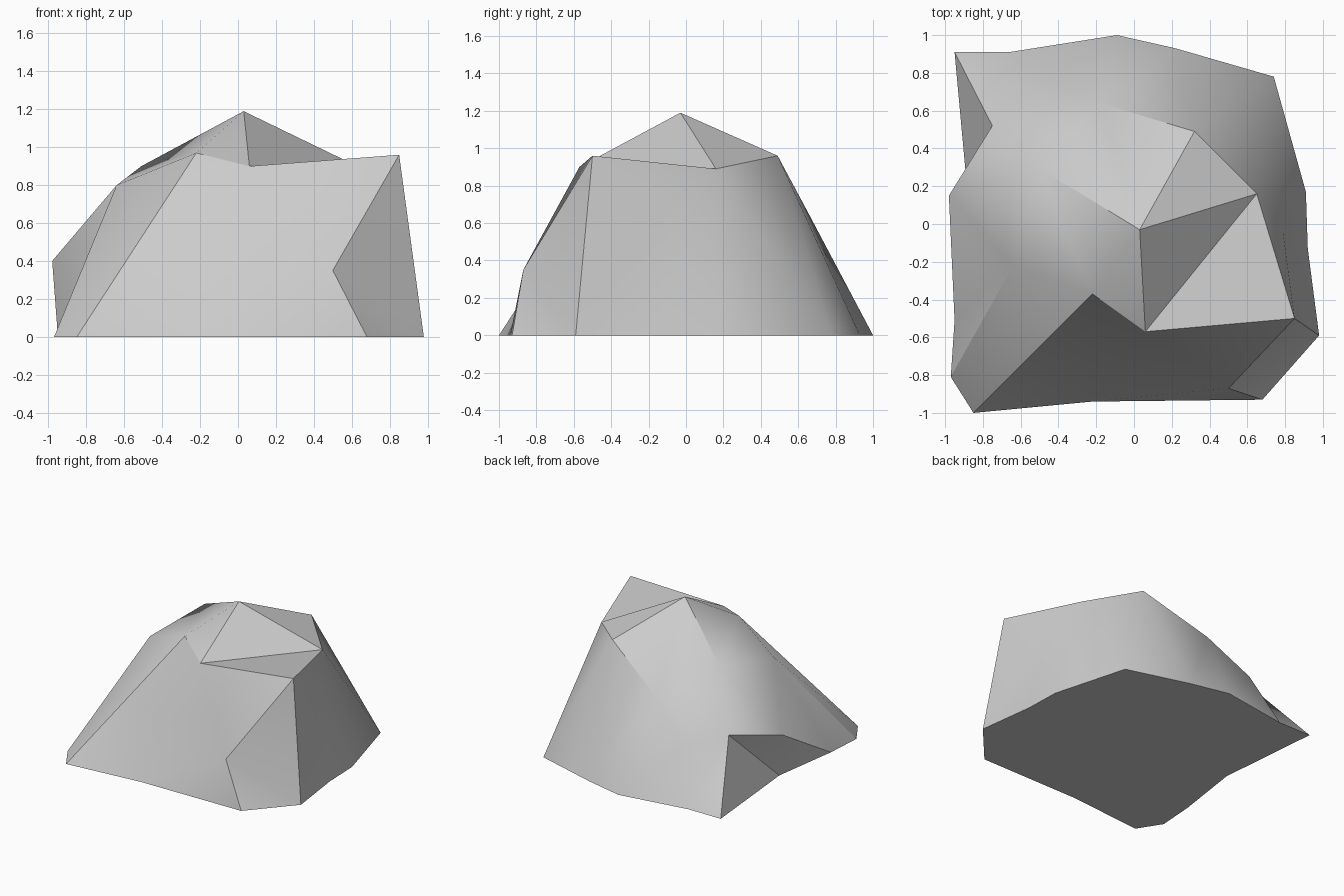
import bpy
import bmesh
from math import radians
from mathutils import Vector

cube = bpy.data.objects.get("Cube")
if cube:
    bpy.data.objects.remove(cube, do_unlink=True)

# Ground outline, counter-clockwise from the front right corner
GROUND = [(-.85, -1), (-.22, -.94), (.68, -.93), (.98, -.59), (.92, -.13),
          (.91, .17), (.74, .78), (.22, .93), (-.09, 1), (-.66, .91),
          (-.95, .91), (-.87, .04), (-.95, -.51), (-.97, -.81)]

# Upper ridge, counter-clockwise, starting above the middle of the front
RIDGE = [(.06, -.57, .9), (.5, -.87, .35), (.85, -.5, .96), (.79, -.05, .7),
         (.65, .16, .89), (.32, .49, .96), (-.18, .64, .68), (-.49, .76, .4),
         (-.75, .52, .48), (-.98, .15, .4), (-.64, -.22, .8), (-.22, -.37, .97)]
PEAK = (.03, -.03, 1.19)
SHOULDER = (-.51, .3, .9)


def stone_material(name, colour):
    mat = bpy.data.materials.new(name)
    mat.use_nodes = True
    mat.diffuse_color = colour
    mat.node_tree.nodes["Principled BSDF"].inputs["Base Color"].default_value = colour
    return mat


def fan(bm, centre, rim):
    """Triangles from one centre vertex to each step along a rim."""
    for a, b in zip(rim, rim[1:]):
        bm.faces.new((centre, a, b))


def bridge(bm, lower, upper):
    """Walls between two chains; a repeated vertex collapses to a triangle."""
    for i in range(len(lower) - 1):
        loop = [lower[i], lower[i + 1], upper[i + 1], upper[i]]
        bm.faces.new(list(dict.fromkeys(loop)))


bm = bmesh.new()
ground = [bm.verts.new((x, y, 0)) for x, y in GROUND]
ridge = [bm.verts.new(Vector(p)) for p in RIDGE]
peak = bm.verts.new(PEAK)
shoulder = bm.verts.new(SHOULDER)

# Side walls: the ridge is shorter, so two of its vertices are used twice
lower = ground[1:] + ground[:2]
upper = ridge[:7] + ridge[6:11] + ridge[10:] + ridge[:1]
bridge(bm, lower, upper)

# Flat underside
bm.faces.new(ground[::-1])

# Front right spur
fan(bm, ridge[2], [ridge[3], ridge[4], ridge[0], ridge[1]])

# Crown around the peak, and the slope around the shoulder
fan(bm, peak, [ridge[0]] + ridge[4:7] + [shoulder, ridge[11], ridge[0]])
fan(bm, shoulder, ridge[6:])

bmesh.ops.triangulate(bm, faces=[f for f in bm.faces if len(f.verts) == 4])
bmesh.ops.recalc_face_normals(bm, faces=bm.faces[:])
mesh = bpy.data.meshes.new("boulder")
bm.to_mesh(mesh)
bm.free()

boulder = bpy.data.objects.new("boulder", mesh)
bpy.context.collection.objects.link(boulder)
mesh.materials.append(stone_material("grey stone", (.6, .6, .6, 1)))

# Soft faces with the hard creases kept
bpy.ops.object.select_all(action='DESELECT')
boulder.select_set(True)
bpy.context.view_layer.objects.active = boulder
bpy.ops.object.shade_smooth_by_angle(angle=radians(35))
